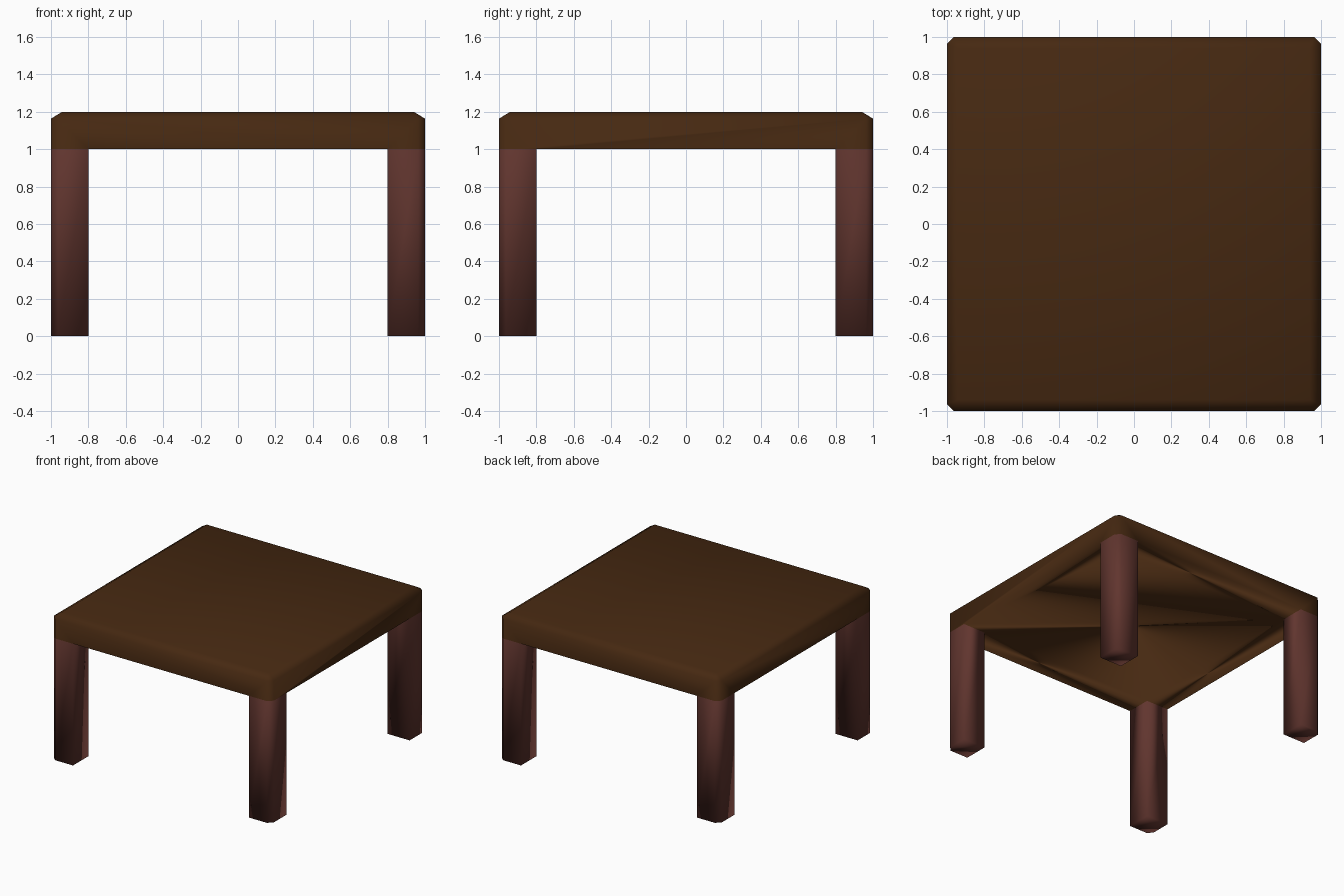
import bpy
import bmesh
import math

if "Cube" in bpy.data.objects:
    bpy.data.objects.remove(bpy.data.objects["Cube"])

LEG = 0.8       # inner side of each leg
BEVEL = 0.037


def material(name, rgb):
    m = bpy.data.materials.new(name)
    m.diffuse_color = (*rgb, 1.0)
    m.use_nodes = True
    m.node_tree.nodes["Principled BSDF"].inputs["Base Color"].default_value = m.diffuse_color
    return m


bm = bmesh.new()

# Underside: 3 x 3 grid whose corner cells carry the legs
bmesh.ops.create_grid(bm, x_segments=3, y_segments=3, size=1.0)
for v in bm.verts:
    v.co.z = 1.0
    for i in (0, 1):
        if abs(v.co[i]) < 0.5:
            v.co[i] = math.copysign(LEG, v.co[i])
cells = list(bm.faces)
corners = [f for f in cells
           if min(abs(f.calc_center_median().x), abs(f.calc_center_median().y)) > 0.5]

# Tabletop slab
out = bmesh.ops.extrude_face_region(bm, geom=cells)
for g in out["geom"]:
    if isinstance(g, bmesh.types.BMVert):
        g.co.z = 1.2

# Legs: extrude the corner cells of the underside to the floor
corners = [f for f in bm.faces if all(abs(v.co.z - 1.0) < 1e-4 for v in f.verts)
           and min(abs(f.calc_center_median().x), abs(f.calc_center_median().y)) > 0.5]
out = bmesh.ops.extrude_face_region(bm, geom=corners)
for g in out["geom"]:
    if isinstance(g, bmesh.types.BMVert):
        g.co.z = 0.0


def paint():
    for f in bm.faces:
        f.material_index = 1 if f.calc_center_median().z < 0.99 else 0


# Merge flat faces within each colour
paint()
bmesh.ops.recalc_face_normals(bm, faces=bm.faces)
bmesh.ops.dissolve_limit(bm, angle_limit=0.01, verts=bm.verts, edges=bm.edges,
                         delimit={'MATERIAL'})

# Chamfer the outer upright edges and the rim of the top
edges = []
for e in bm.edges:
    a, b = (v.co for v in e.verts)
    rim = min(a.z, b.z) > 1.19
    upright = all(min(abs(c.x), abs(c.y)) > 0.99 for c in (a, b)) \
        and abs(a.z - b.z) > 0.1
    if rim or upright:
        edges.append(e)
bmesh.ops.bevel(bm, geom=edges, offset=BEVEL, offset_type='OFFSET', segments=1,
                profile=0.5, affect='EDGES', clamp_overlap=True)
for v in bm.verts:
    if v.co.z > 1.195:
        v.co.x *= 0.94 / (1 - BEVEL)
        v.co.y *= 0.94 / (1 - BEVEL)

paint()
bmesh.ops.recalc_face_normals(bm, faces=bm.faces)
for f in bm.faces:
    f.smooth = True

mesh = bpy.data.meshes.new("table")
bm.to_mesh(mesh)
bm.free()
mesh.materials.append(material("brown wood top", (0.061, 0.0215, 0.0056)))
mesh.materials.append(material("reddish brown legs", (0.120, 0.036, 0.028)))
table = bpy.data.objects.new("table", mesh)
bpy.context.collection.objects.link(table)
